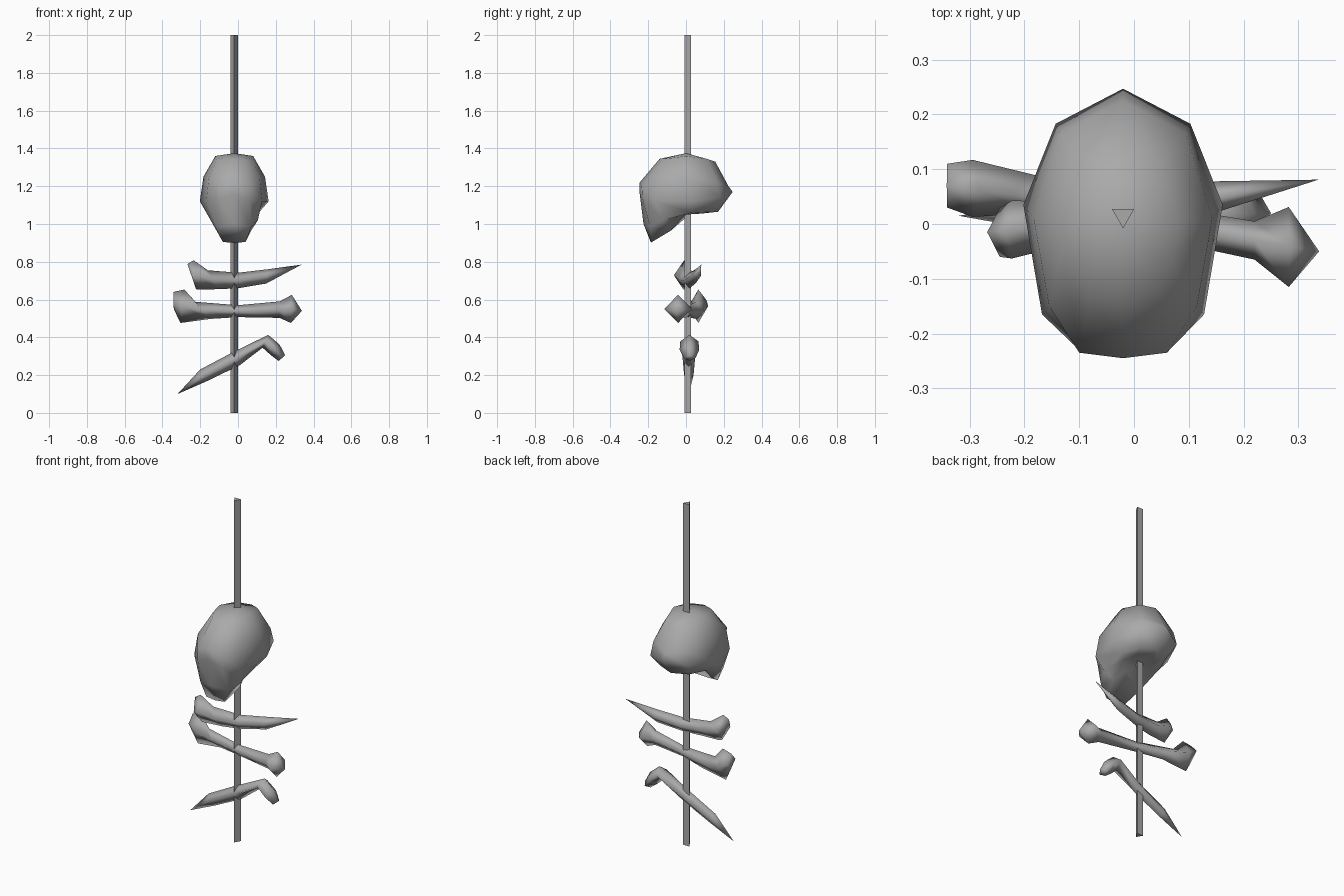
import bpy
import math

cube = bpy.data.objects.get("Cube")
if cube:
    bpy.data.objects.remove(cube, do_unlink=True)

grey = bpy.data.materials.new("weathered grey")
grey.use_nodes = True
colour = (0.4, 0.4, 0.4, 1)
grey.diffuse_color = colour
grey.node_tree.nodes["Principled BSDF"].inputs["Base Color"].default_value = colour

POLE_X = -0.02


def make_object(name, verts, faces, angle=180):
    mesh = bpy.data.meshes.new(name)
    mesh.from_pydata(verts, [], faces)
    mesh.materials.append(grey)
    obj = bpy.data.objects.new(name, mesh)
    bpy.context.collection.objects.link(obj)
    # Consistent outward normals
    bpy.ops.object.select_all(action="DESELECT")
    obj.select_set(True)
    bpy.context.view_layer.objects.active = obj
    bpy.ops.object.mode_set(mode="EDIT")
    bpy.ops.mesh.select_all(action="SELECT")
    bpy.ops.mesh.normals_make_consistent(inside=False)
    bpy.ops.object.mode_set(mode="OBJECT")
    bpy.ops.object.shade_smooth_by_angle(angle=math.radians(angle))
    return obj


def loft(name, rings, start_tip=None, end_tip=None, angle=180):
    """Join equal rings of points; close each end with a fan or a flat face."""
    n = len(rings[0])
    verts = [p for ring in rings for p in ring]
    faces = []
    for r in range(len(rings) - 1):
        for i in range(n):
            j = (i + 1) % n
            faces.append((r * n + i, r * n + j, r * n + n + j, r * n + n + i))
    for base, tip in ((0, start_tip), ((len(rings) - 1) * n, end_tip)):
        if tip:
            verts.append(tip)
            faces += [(base + i, base + (i + 1) % n, len(verts) - 1) for i in range(n)]
        else:
            faces.append(tuple(range(base, base + n)))
    return make_object(name, verts, faces, angle)


# Three-sided pole
triangle = [(-0.02, 0.027), (0.02, 0.027), (0, -0.008)]
loft("pole", [[(POLE_X + x, y, z) for x, y in triangle] for z in (0, 2)], angle=30)

# Skull: half rings from the front middle round to the back middle, mirrored
skull_halves = [
    [(0, -0.14, 1.345), (0.06, -0.12, 1.345), (0.09, -0.07, 1.35),
     (0.1, 0.0, 1.36), (0.07, 0.11, 1.345), (0, 0.155, 1.33)],
    [(0, -0.245, 1.22), (0.08, -0.235, 1.2), (0.135, -0.15, 1.24),
     (0.163, 0.01, 1.25), (0.115, 0.165, 1.22), (0, 0.225, 1.2)],
    [(0, -0.245, 1.16), (0.08, -0.23, 1.13), (0.148, -0.165, 1.12),
     (0.182, 0.035, 1.12), (0.123, 0.183, 1.14), (0, 0.247, 1.17)],
    [(0, -0.225, 1.0), (0.09, -0.19, 0.985), (0.125, -0.12, 1.02),
     (0.13, 0.03, 1.06), (0.09, 0.13, 1.065), (0, 0.17, 1.065)],
    [(0, -0.185, 0.9), (0.06, -0.18, 0.905), (0.09, -0.08, 0.965),
     (0.09, 0.0, 1.05), (0.06, 0.08, 1.055), (0, 0.12, 1.06)],
]
skull_rings = []
for half in skull_halves:
    other = [(-x, y, z) for x, y, z in half[-2:0:-1]]
    skull_rings.append([(POLE_X + x, y, z) for x, y, z in half + other])
loft("skull", skull_rings, (POLE_X, 0, 1.375), (POLE_X, -0.09, 1.055))


def bone(name, sections, start_tip=None, end_tip=None):
    """Four-sided tube; section = top point, bottom point, y and half depth."""
    rings = []
    for (tx, tz), (bx, bz), y, depth in sections:
        mx, mz = (tx + bx) / 2, (tz + bz) / 2
        rings.append([(tx, y, tz), (mx, y - depth, mz), (bx, y, bz), (mx, y + depth, mz)])
    loft(name, rings, start_tip, end_tip)


# Upper bone, tapering to a point on the left
bone("upper_bone", [
    ((-0.268, 0.788), (-0.222, 0.655), -0.015, 0.045),
    ((-0.235, 0.808), (-0.21, 0.653), -0.01, 0.053),
    ((-0.16, 0.755), (-0.1, 0.655), 0.0, 0.04),
    ((0, 0.742), (0, 0.66), 0.02, 0.036),
    ((0.155, 0.76), (0.15, 0.685), 0.05, 0.028),
], end_tip=(0.337, 0.081, 0.785))

# Middle bone, with a knuckle at each end
bone("middle_bone", [
    ((-0.342, 0.64), (-0.34, 0.55), 0.07, 0.04),
    ((-0.284, 0.653), (-0.305, 0.476), 0.065, 0.052),
    ((-0.225, 0.588), (-0.15, 0.497), 0.055, 0.036),
    ((0, 0.57), (0, 0.507), 0.012, 0.03),
    ((0.22, 0.59), (0.22, 0.503), -0.03, 0.035),
    ((0.285, 0.625), (0.28, 0.476), -0.042, 0.073),
], end_tip=(0.338, -0.05, 0.54))

# Lower bone, rising from a point on the right to a bent knuckle
bone("lower_bone", [
    ((-0.2, 0.23), (-0.16, 0.17), 0.015, 0.025),
    ((-0.02, 0.325), (0.01, 0.253), 0.015, 0.033),
    ((0.16, 0.413), (0.13, 0.345), 0.018, 0.048),
    ((0.22, 0.362), (0.175, 0.305), 0.018, 0.052),
    ((0.25, 0.305), (0.215, 0.275), 0.02, 0.03),
], start_tip=(-0.32, 0.015, 0.1))
